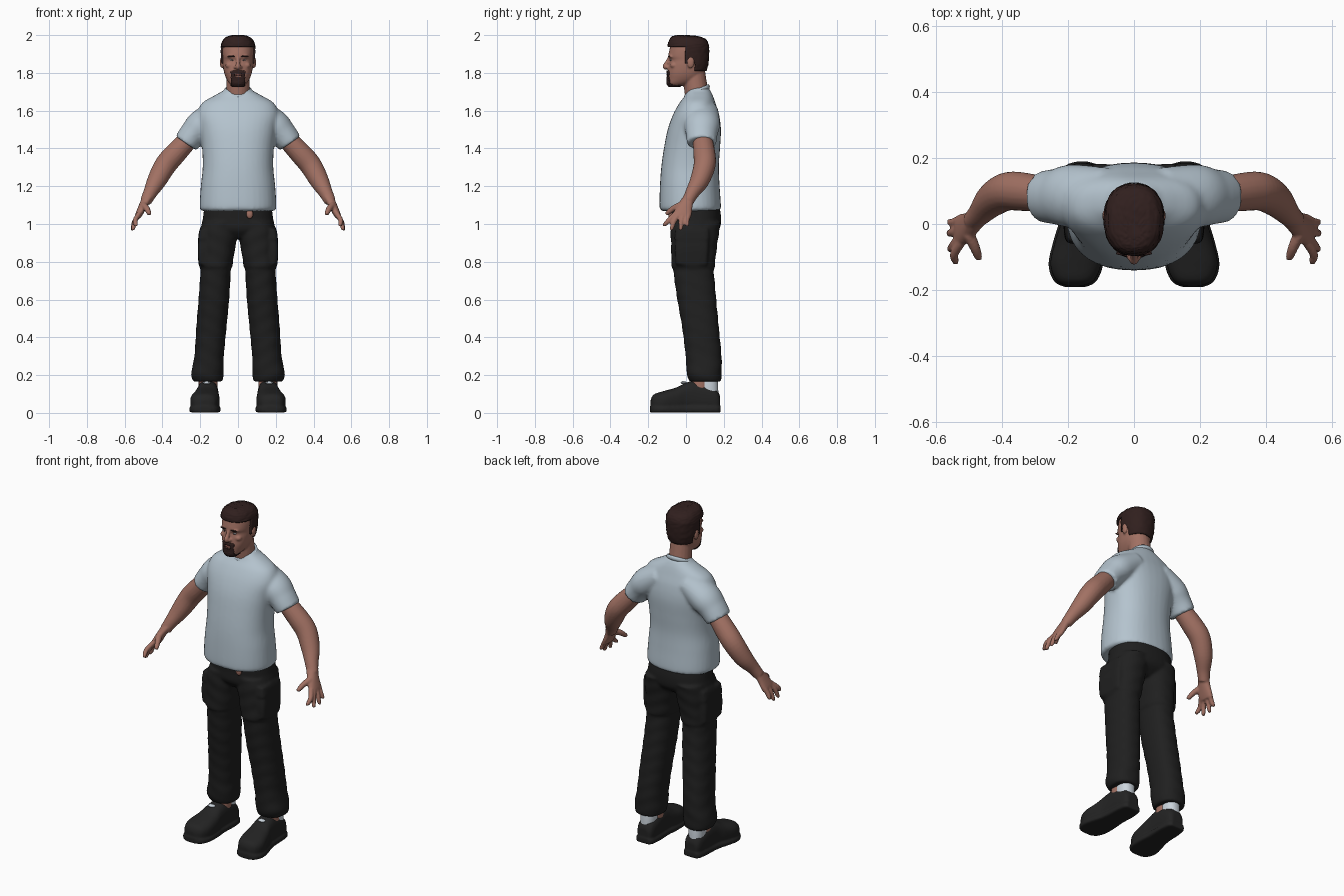
import bpy, bmesh, math, random
from mathutils import Vector, Matrix

random.seed(4)
if "Cube" in bpy.data.objects:
    bpy.data.objects.remove(bpy.data.objects["Cube"])
BOTH = (1, -1)


def material(name, *rgb):
    m = bpy.data.materials.new(name)
    m.use_nodes = True
    m.diffuse_color = (*rgb, 1)
    bsdf = next(n for n in m.node_tree.nodes if n.type == 'BSDF_PRINCIPLED')
    bsdf.inputs["Base Color"].default_value = (*rgb, 1)
    bsdf.inputs["Roughness"].default_value = 0.8
    return m


SKIN = material("skin", .36, .165, .125)
SHIRT = material("pale blue cotton", .46, .55, .62)
TROUSER = material("black cloth", .014, .014, .014)
SHOE = material("black leather", .017, .017, .017)
HAIR = material("dark brown hair", .03, .014, .013)
WHITE = material("sock white", .6, .66, .72)
LIP = material("lip", .25, .09, .075)


def spline(keys, steps):
    """Smooth curve through tuples of any length."""
    out = []
    for i in range(len(keys) - 1):
        a, b, c, d = (keys[max(0, min(len(keys) - 1, i + k))] for k in (-1, 0, 1, 2))
        for s in range(steps):
            t = s / steps
            out.append([q + t / 2 * (r - p + t * (2 * p - 5 * q + 4 * r - w + t * (3 * (q - r) + w - p)))
                        for p, q, r, w in zip(a, b, c, d)])
    return out + [list(keys[-1])]


def skin_rings(bm, rings):
    rows = [[bm.verts.new(p) for p in ring] for ring in rings]
    n = len(rows[0])
    faces = [bm.faces.new((a[i], a[(i + 1) % n], b[(i + 1) % n], b[i]))
             for a, b in zip(rows, rows[1:]) for i in range(n)]
    faces += [bm.faces.new(rows[0]), bm.faces.new(rows[-1])]
    bmesh.ops.recalc_face_normals(bm, faces=faces)


def column(bm, keys, sides=(1,), n=36, power=2.3, steps=6, along_y=False, ripple=0):
    """Loft of (height, centre x, half width, front, back) sections."""
    for side in sides:
        rings = []
        for h, cx, hw, lo, hi in spline(keys, steps):
            ring = []
            for i in range(n):
                a = math.tau * i / n
                c, s = (math.copysign(abs(f) ** (2 / power), f) for f in (math.cos(a), math.sin(a)))
                wave = 1 + ripple * math.sin(h * 75 + 2 * math.sin(2 * a))
                x, y = side * (cx + hw * c * wave), (lo + hi) / 2 + (hi - lo) / 2 * s * wave
                ring.append((x, h, y) if along_y else (x, y, h))
            rings.append(ring)
        skin_rings(bm, rings)


def limb(bm, keys, sides=(1,), n=20, steps=5, depth=1):
    """Round tube along (x, y, z, radius) points."""
    for side in sides:
        pts = spline(keys, steps)
        rings = []
        for i, p in enumerate(pts):
            t = Vector(pts[min(i + 1, len(pts) - 1)][:3]) - Vector(pts[max(i - 1, 0)][:3])
            u = t.cross(Vector((0, 1, 0))).normalized()
            v = t.cross(u).normalized() * depth
            ring = [Vector(p[:3]) + p[3] * (u * math.cos(math.tau * k / n) + v * math.sin(math.tau * k / n))
                    for k in range(n)]
            rings.append([(side * q.x, q.y, q.z) for q in ring])
        skin_rings(bm, rings)


def ball(bm, centre, radii, sides=(1,)):
    for side in sides:
        place = Matrix.Translation((side * centre[0], *centre[1:])) @ Matrix.Diagonal((*radii, 1))
        bmesh.ops.create_uvsphere(bm, u_segments=20, v_segments=12, radius=1, matrix=place)


def finish(name, bm, mat, voxel=0, relax=3):
    mesh = bpy.data.meshes.new(name)
    bm.to_mesh(mesh)
    bm.free()
    mesh.materials.append(mat)
    mesh.shade_smooth()
    ob = bpy.data.objects.new(name, mesh)
    bpy.context.collection.objects.link(ob)
    if voxel:
        # fuse overlapping volumes into one surface
        mod = ob.modifiers.new("fuse", 'REMESH')
        mod.mode, mod.voxel_size, mod.use_smooth_shade = 'VOXEL', voxel, True
        mod = ob.modifiers.new("relax", 'SMOOTH')
        mod.factor, mod.iterations = .5, relax
    return ob


def shell(name, keys, keep, jitter, n, steps):
    """Thin layer over part of the head, chosen by a rule."""
    bm = bmesh.new()
    column(bm, keys, n=n, steps=steps)
    for v in bm.verts:
        v.co += v.normal * random.uniform(0, jitter)
    drop = [f for f in bm.faces if not keep(f.calc_center_median())]
    bmesh.ops.delete(bm, geom=drop, context='FACES')
    mod = finish(name, bm, HAIR).modifiers.new("thickness", 'SOLIDIFY')
    mod.thickness, mod.offset = .012, -1


# T-shirt: body and sleeves
bm = bmesh.new()
column(bm, [(1.07, 0, .192, -.13, .176), (1.09, 0, .203, -.14, .185), (1.2, 0, .197, -.138, .178),
            (1.3, 0, .187, -.131, .174), (1.4, 0, .19, -.117, .18), (1.5, 0, .203, -.097, .185),
            (1.58, 0, .215, -.068, .175), (1.64, 0, .19, -.035, .156), (1.68, 0, .125, -.005, .142),
            (1.705, 0, .08, .005, .13), (1.72, 0, .068, .02, .12)])
limb(bm, [(.08, .09, 1.6, .07), (.185, .085, 1.53, .082), (.235, .083, 1.48, .073),
          (.268, .083, 1.438, .068), (.276, .083, 1.427, .066)], BOTH, n=28, depth=1.16)
finish("tshirt", bm, SHIRT, .01)

# Collar ring, higher at the back
bm = bmesh.new()
rings = []
for i in range(33):
    a = math.tau * i / 32
    out = Vector((math.cos(a), math.sin(a), 0))
    mid = Vector((.068 * out.x, .058 + .06 * out.y, 1.7 + .026 * out.y))
    rings.append([mid + out * .008 * math.cos(b * math.tau / 8) + Vector((0, 0, .014 * math.sin(b * math.tau / 8)))
                  for b in range(8)])
skin_rings(bm, rings)
finish("collar", bm, SHIRT)

# Trousers: seat, legs and cargo pockets
bm = bmesh.new()
column(bm, [(.925, 0, .1, -.04, .12), (.97, 0, .188, -.078, .175), (1.03, 0, .186, -.082, .186),
            (1.1, 0, .176, -.085, .176)])
column(bm, [(.165, .16, .076, .02, .185), (.21, .162, .086, .004, .188), (.3, .153, .078, -.002, .188),
            (.45, .141, .08, -.02, .174), (.6, .128, .081, -.046, .16), (.74, .119, .08, -.066, .148),
            (.767, .118, .08, -.068, .147), (.777, .117, .087, -.076, .153), (.85, .109, .09, -.078, .16),
            (.95, .1, .1, -.081, .174), (1.01, .092, .094, -.08, .184)], BOTH, ripple=.014)
column(bm, [(.785, .172, .037, -.055, .115), (.87, .172, .041, -.06, .12), (.96, .168, .036, -.05, .12)],
       BOTH, power=5)
column(bm, [(.92, .17, .042, -.062, .125), (.975, .166, .038, -.055, .122)], BOTH, power=5)
finish("trousers", bm, TROUSER, .009, 2)

# Bare strip of belly above the waistband
bm = bmesh.new()
ball(bm, (.062, -.082, 1.052), (.018, .012, .024))
finish("belly_patch", bm, SKIN)

# Arms with palms and fingers
bm = bmesh.new()
limb(bm, [(.24, .085, 1.47, .05), (.33, .097, 1.375, .058), (.385, .098, 1.31, .058), (.43, .072, 1.23, .051),
          (.465, .033, 1.165, .037), (.488, .01, 1.12, .031)], BOTH)
column(bm, [(1.145, .478, .028, -.015, .045), (1.09, .505, .024, -.052, .034), (1.05, .524, .02, -.068, .03),
            (1.03, .53, .013, -.062, .024)], BOTH)
for root, tip, tip_x, low in ((-.056, -.113, .54, .995), (-.033, -.076, .555, .975),
                              (-.008, -.028, .558, .976), (.016, .006, .556, .995)):
    limb(bm, [(.523, root, 1.055, .014), (.544, (root + tip) / 2 - .006, 1.02, .0135),
              (tip_x, tip, low, .011), (tip_x - .001, tip, low - .006, .006)], BOTH, n=12)
limb(bm, [(.5, -.03, 1.1, .018), (.482, -.07, 1.08, .016), (.471, -.1, 1.056, .012),
          (.47, -.106, 1.05, .007)], BOTH, n=12)
finish("arms_and_hands", bm, SKIN, .006, 2)

# Socks and ankles
bm = bmesh.new()
column(bm, [(.06, .16, .042, .06, .172), (.14, .16, .045, .06, .17), (.2, .16, .045, .06, .165)], BOTH)
ball(bm, (.166, -.012, .16), (.022, .016, .008), BOTH)
finish("socks_and_lace_tags", bm, WHITE)
bm = bmesh.new()
column(bm, [(.12, .158, .05, .025, .12), (.25, .158, .05, .035, .13)], BOTH)
finish("ankles", bm, SKIN)

# Shoes and their soles
upper = [(-.187, .178, .025, .02, .07), (-.17, .178, .058, .01, .098), (-.12, .176, .077, .005, .115),
         (-.05, .168, .07, .005, .135), (.0, .163, .06, .005, .16), (.05, .16, .057, .005, .17),
         (.11, .158, .056, .005, .15), (.16, .157, .05, .005, .125), (.18, .157, .035, .02, .09)]
bm = bmesh.new()
column(bm, upper, BOTH, along_y=True, power=2.6)
column(bm, [(y * 1.02, cx, hw + .006, .001, .035) for y, cx, hw, lo, hi in upper], BOTH, along_y=True, power=5)
finish("shoes", bm, SHOE, .007, 2)

# Head with neck, nose, brow, cheeks and ears
skull = [(1.728, 0, .025, -.085, -.035), (1.745, 0, .046, -.097, .03), (1.77, 0, .062, -.097, .075),
         (1.8, 0, .073, -.097, .095), (1.84, 0, .079, -.092, .108), (1.868, 0, .08, -.086, .112),
         (1.888, 0, .081, -.094, .114), (1.92, 0, .082, -.088, .113), (1.95, 0, .078, -.08, .108),
         (1.975, 0, .064, -.066, .09), (1.988, 0, .04, -.04, .06)]
bm = bmesh.new()
column(bm, skull, n=48)
limb(bm, [(0, .075, 1.6, .066), (0, .055, 1.7, .063), (0, .042, 1.8, .06)])
limb(bm, [(0, -.086, 1.885, .009), (0, -.1, 1.855, .011), (0, -.111, 1.834, .013), (0, -.1, 1.822, .01)])
ball(bm, (.013, -.098, 1.83), (.01, .012, .009), BOTH)
ball(bm, (.032, -.08, 1.887), (.026, .012, .008), BOTH)
ball(bm, (.045, -.066, 1.84), (.022, .018, .016), BOTH)
ball(bm, (.086, .025, 1.856), (.01, .02, .031), BOTH)
finish("head", bm, SKIN, .005, 3)

# Eyes, brows and mouth
for name, mat, centre, radii, sides in (
        ("eye_whites", WHITE, (.031, -.078, 1.868), (.012, .007, .004), BOTH),
        ("irises", HAIR, (.031, -.082, 1.868), (.0042, .004, .0042), BOTH),
        ("eyebrows", HAIR, (.034, -.089, 1.888), (.021, .006, .0045), BOTH),
        ("lips", LIP, (0, -.096, 1.789), (.018, .008, .006), (1,))):
    bm = bmesh.new()
    ball(bm, centre, radii, sides)
    finish(name, bm, mat)


# Hair cap with sideburns, cut above the forehead
def hair_area(c):
    return c.z > (1.94 if c.y < -.005 else 1.85 if c.y < .045 else 1.808)


shell("hair", [(1.79, 0, .07, -.09, .1), (1.85, 0, .085, -.095, .116), (1.92, 0, .089, -.095, .121),
               (1.955, 0, .086, -.093, .117), (1.98, 0, .072, -.083, .097), (1.993, 0, .048, -.068, .055),
               (1.997, 0, .02, -.045, .0)], hair_area, .004, 56, 7)


# Moustache and goatee around the mouth
def beard_area(c):
    around_mouth = abs(c.x) < .02 and 1.78 < c.z < 1.799
    return c.y < -.03 and abs(c.x) < .037 and c.z < 1.812 and not around_mouth


shell("goatee", [(z - .002, cx, hw + .004, lo - .005, hi) for z, cx, hw, lo, hi in skull],
      beard_area, .002, 96, 8)
